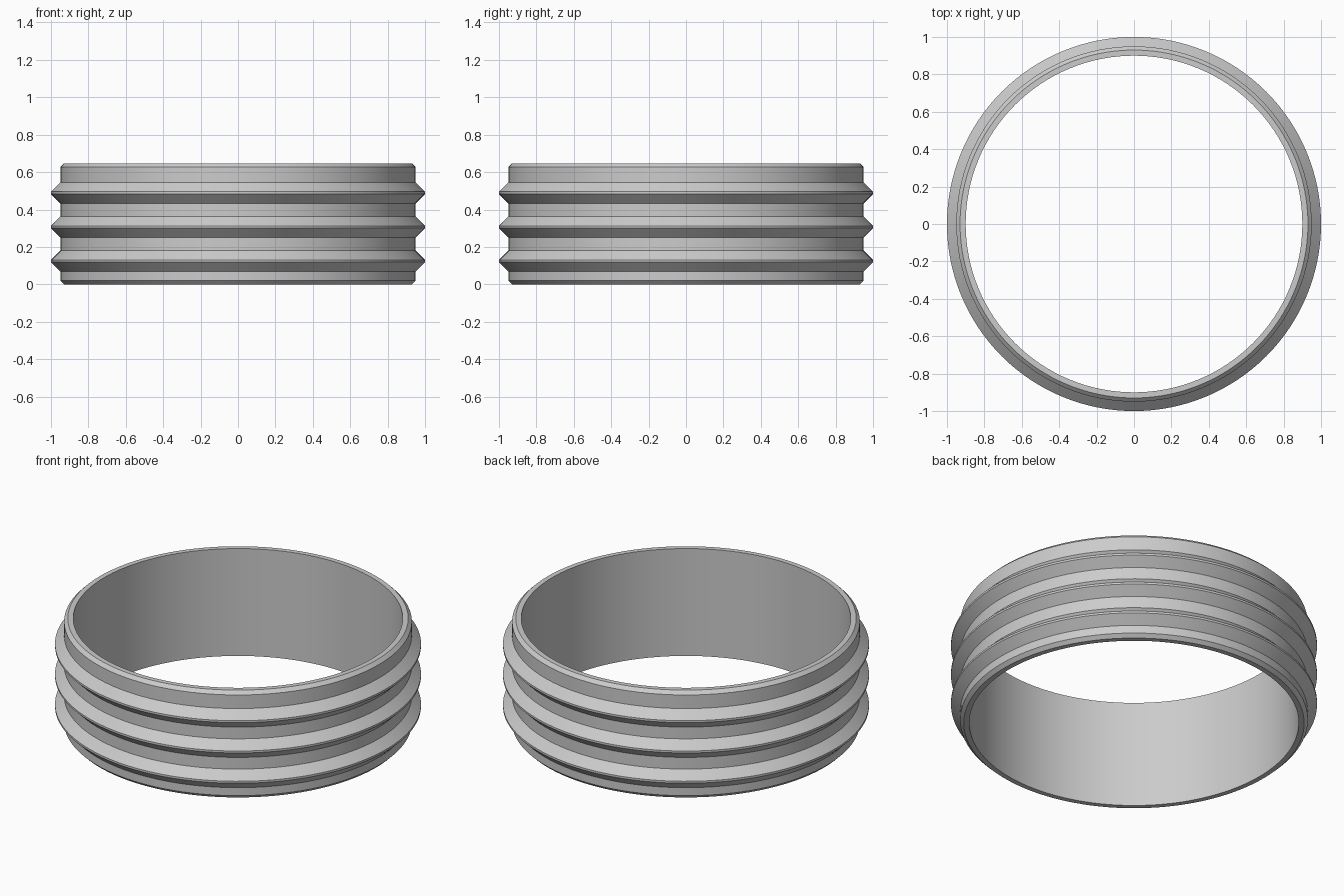
import bpy, bmesh, math

cube = bpy.data.objects.get("Cube")
if cube:
    bpy.data.objects.remove(cube, do_unlink=True)

SEGMENTS = 128
HEIGHT = 0.647
INNER, WALL, RIDGE = 0.9, 0.95, 1.0
BEVEL = 0.02

metal = bpy.data.materials.new("grey metal")
metal.use_nodes = True
colour = (0.6, 0.6, 0.6, 1)
metal.diffuse_color = colour
metal.node_tree.nodes["Principled BSDF"].inputs["Base Color"].default_value = colour

# Closed cross-section: bottom rim, three ridges, top rim, straight bore
profile = [(INNER, 0), (WALL - BEVEL, 0), (WALL, BEVEL)]
for i in range(3):
    mid = 0.124 + i * 0.1825
    profile += [(WALL, mid - 0.056), (RIDGE, mid - 0.006),
                (RIDGE, mid + 0.006), (WALL, mid + 0.056)]
profile += [(WALL, HEIGHT - BEVEL), (WALL - BEVEL, HEIGHT), (INNER, HEIGHT)]

# Sweep the cross-section round the vertical axis
bm = bmesh.new()
verts = [bm.verts.new((r, 0, z)) for r, z in profile]
edges = [bm.edges.new((verts[i - 1], verts[i])) for i in range(len(verts))]
bmesh.ops.spin(bm, geom=verts + edges, cent=(0, 0, 0), axis=(0, 0, 1),
               angle=math.tau, steps=SEGMENTS, use_merge=True)
bmesh.ops.remove_doubles(bm, verts=bm.verts, dist=0.0001)
bmesh.ops.recalc_face_normals(bm, faces=bm.faces)
mesh = bpy.data.meshes.new("ridged_ring")
bm.to_mesh(mesh)
bm.free()
mesh.materials.append(metal)

ring = bpy.data.objects.new("ridged_ring", mesh)
bpy.context.collection.objects.link(ring)
bpy.context.view_layer.objects.active = ring
ring.select_set(True)
bpy.ops.object.shade_smooth_by_angle(angle=math.radians(25))
